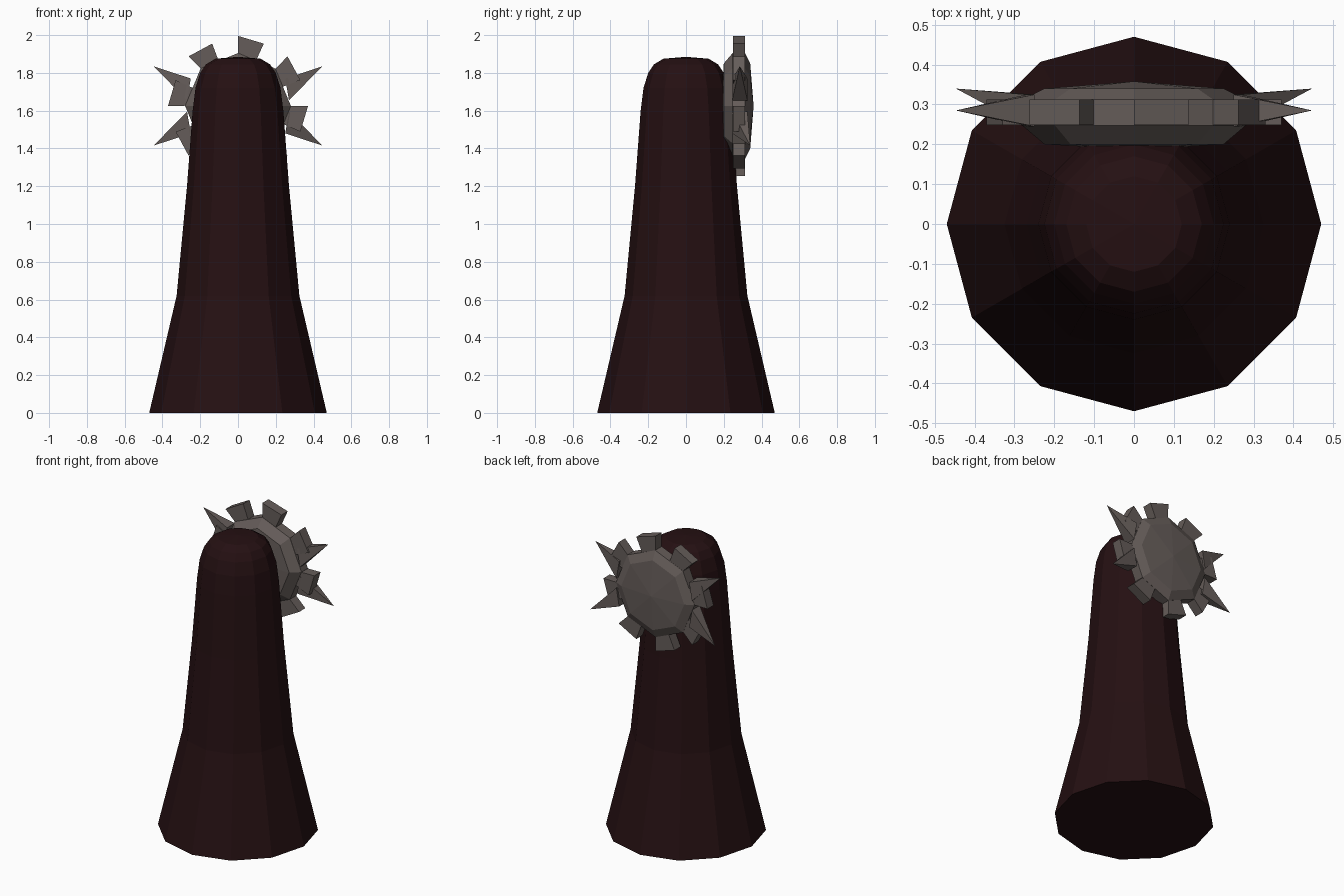
import bpy, bmesh
from math import sin, cos, pi, radians
from mathutils import Vector, Matrix

cube = bpy.data.objects.get("Cube")
if cube:
    bpy.data.objects.remove(cube)


def material(name, rgb):
    m = bpy.data.materials.new(name)
    m.use_nodes = True
    m.diffuse_color = (*rgb, 1)
    m.node_tree.nodes["Principled BSDF"].inputs["Base Color"].default_value = (*rgb, 1)
    return m


MAROON = material("dark maroon", (0.018, 0.005, 0.006))
STONE = material("grey stone", (0.13, 0.108, 0.1))


def add_object(name, bm, mat):
    bmesh.ops.recalc_face_normals(bm, faces=bm.faces)
    mesh = bpy.data.meshes.new(name)
    bm.to_mesh(mesh)
    bm.free()
    mesh.materials.append(mat)
    ob = bpy.data.objects.new(name, mesh)
    bpy.context.collection.objects.link(ob)
    return ob


def lathe(profile, sides):
    """Closed solid of revolution about z from (radius, height) pairs."""
    bm = bmesh.new()
    rings = []
    for r, z in profile:
        if r == 0:
            rings.append([bm.verts.new((0, 0, z))] * sides)
        else:
            rings.append([bm.verts.new((r * cos(2 * pi * i / sides), r * sin(2 * pi * i / sides), z))
                          for i in range(sides)])
    for a, b in zip(rings, rings[1:]):
        for i in range(sides):
            j = (i + 1) % sides
            bm.faces.new(list(dict.fromkeys((a[i], a[j], b[j], b[i]))))
    if profile[0][0]:
        bm.faces.new(rings[0])
    return bm


# Robed body
add_object("body", lathe([(0.47, 0), (0.325, 0.62), (0.27, 1.2), (0.24, 1.6), (0.225, 1.72),
                          (0.2, 1.8), (0.17, 1.845), (0.12, 1.875), (0, 1.885)], 12), MAROON)

# Mask space: local x right, local y up, local z out of the back of the body
CENTRE = Vector((0, 0.28, 1.625))
TO_MASK = Matrix.Translation(CENTRE) @ Matrix(((1, 0, 0), (0, 0, 1), (0, 1, 0))).to_4x4()

# Faceted mask disc
disc = lathe([(0, -0.093), (0.225, -0.08), (0.28, -0.033),
              (0.28, 0.033), (0.225, 0.06), (0, 0.078)], 8)
disc.transform(TO_MASK)
mask = add_object("mask", disc, STONE)

# Eye openings and ring of slots, cut into the outer face
cut = bmesh.new()
for side in (-1, 1):
    place = Matrix.Translation((side * 0.085, 0.01, 0.07)) @ Matrix.Rotation(side * 0.15, 4, "Z")
    bmesh.ops.create_cone(cut, cap_ends=True, segments=12, radius1=1, radius2=1, depth=0.1,
                          matrix=place @ Matrix.Diagonal((0.068, 0.036, 1, 1)))
for k in range(8):
    turn = Matrix.Rotation(radians(79 + 45 * k), 4, "Z")
    bmesh.ops.create_cube(cut, size=1, matrix=turn @ Matrix.Translation((0.185, 0, 0.07))
                          @ Matrix.Diagonal((0.03, 0.06, 0.08, 1)))
cut.transform(TO_MASK)
cutter = add_object("mask_cutter", cut, STONE)
mod = mask.modifiers.new("openings", "BOOLEAN")
mod.object = cutter
mod.operation = "DIFFERENCE"
mod.solver = "EXACT"
bpy.context.view_layer.objects.active = mask
bpy.ops.object.modifier_apply(modifier=mod.name)
bpy.data.objects.remove(cutter)

# Flared blocks around the rim
for k in range(8):
    bm = bmesh.new()
    bmesh.ops.create_cube(bm, size=1)
    for v in bm.verts:
        outer = v.co.x > 0
        v.co = Vector((0.357 if outer else 0.24, v.co.y * (0.142 if outer else 0.09), v.co.z * 0.064))
        if outer:
            v.co.x += 0.007 if v.co.y > 0 else -0.007
    bm.transform(TO_MASK @ Matrix.Rotation(radians(79 + 45 * k), 4, "Z"))
    add_object(f"rim_block_{k + 1}", bm, STONE)

# Two pairs of long thorns
for side in (-1, 1):
    for up in (-1, 1):
        bm = bmesh.new()
        base = [bm.verts.new((side * x, up * y, z)) for x, y, z in
                ((0.25, 0.145, -0.035), (0.25, 0.145, 0.045), (0.27, 0.03, 0.045), (0.27, 0.03, -0.035))]
        tip = bm.verts.new((side * 0.447, up * 0.21, 0.005 if up > 0 else 0.06))
        bm.faces.new(base)
        for a, b in zip(base, base[1:] + base[:1]):
            bm.faces.new((a, b, tip))
        bm.transform(TO_MASK)
        add_object(f"{'upper' if up > 0 else 'lower'}_{'left' if side > 0 else 'right'}_thorn", bm, STONE)
